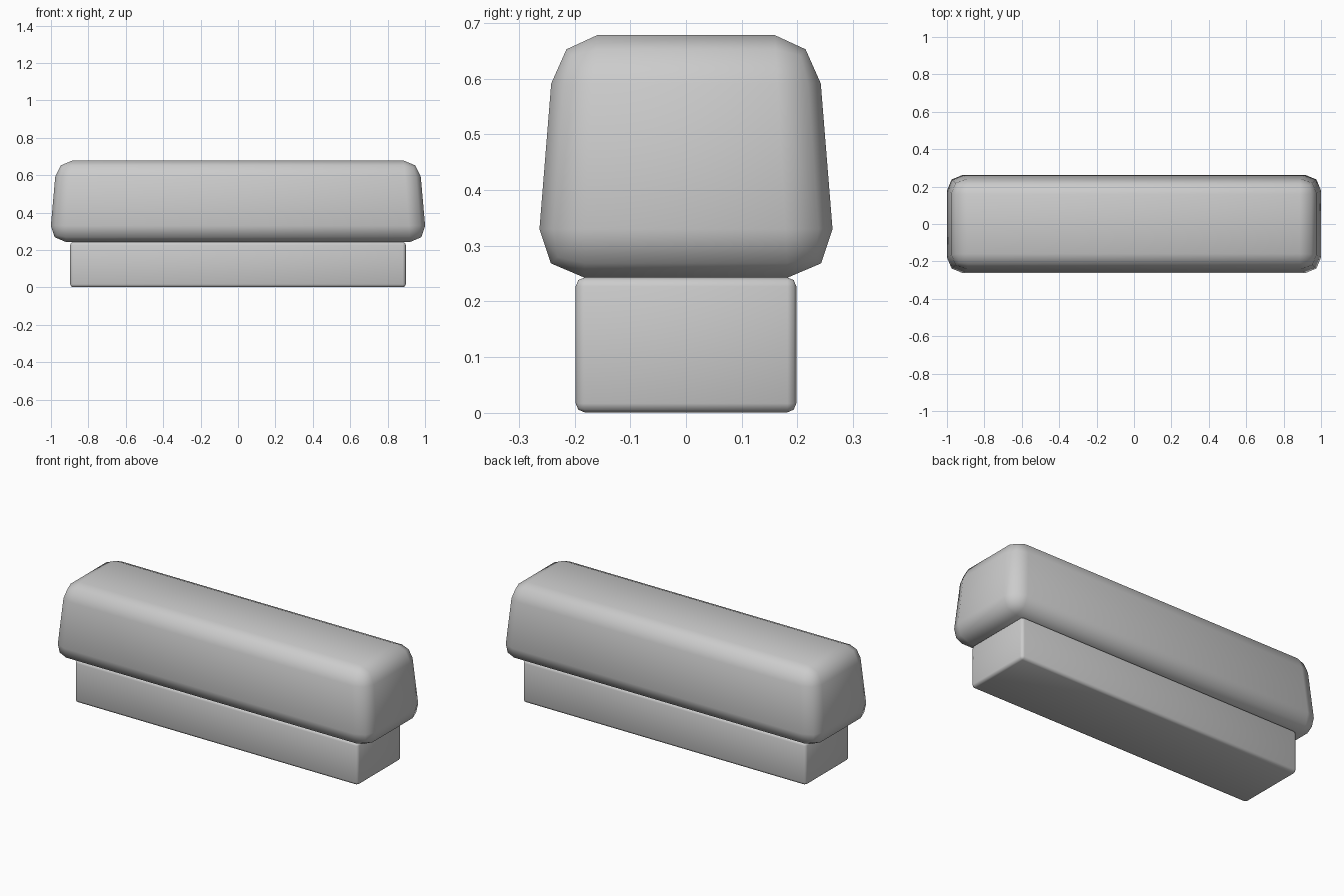
import bpy, math

if "Cube" in bpy.data.objects:
    bpy.data.objects.remove(bpy.data.objects["Cube"])


def rounded_box(name, size, z0, bevel, segments, taper=(1, 1)):
    """Bevelled box standing at z0, narrowed linearly towards its top."""
    bpy.ops.mesh.primitive_cube_add(size=1, location=(0, 0, 0))
    ob = bpy.context.object
    ob.name = name
    for v in ob.data.vertices:
        v.co = (v.co.x * size[0], v.co.y * size[1], (v.co.z + 0.5) * size[2] + z0)
    mod = ob.modifiers.new("rounding", 'BEVEL')
    mod.width = bevel
    mod.segments = segments
    mod.limit_method = 'NONE'
    bpy.ops.object.modifier_apply(modifier=mod.name)
    for v in ob.data.vertices:
        t = (v.co.z - z0) / size[2]
        v.co.x *= 1 + (taper[0] - 1) * t
        v.co.y *= 1 + (taper[1] - 1) * t
    bpy.ops.object.shade_smooth_by_angle(angle=math.radians(60))
    return ob


# Narrow plinth
rounded_box("base", (1.794, 0.396, 0.242), 0.001, 0.016, 2)

# Wide padded block, tapering upwards
rounded_box("padded_top", (2.016, 0.54, 0.435), 0.243, 0.087, 2, (0.962, 0.87))
